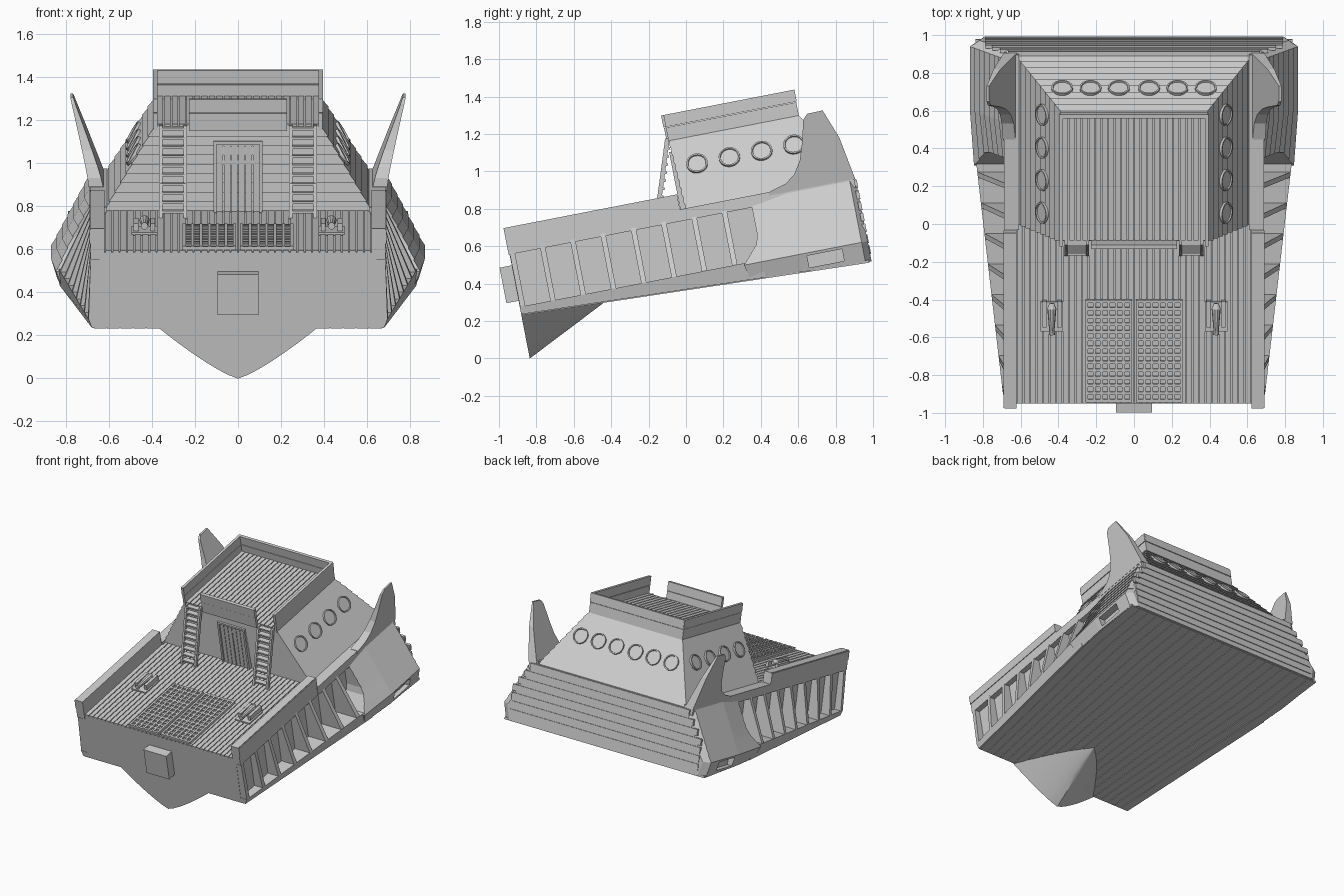
import bpy, bmesh, math
from mathutils import Matrix, Vector

cube = bpy.data.objects.get("Cube")
if cube:
    bpy.data.objects.remove(cube, do_unlink=True)

TILT = Matrix.Rotation(math.radians(11), 4, 'X')   # the whole ship is pitched, stern up
grey = bpy.data.materials.new("plain_grey")
grey.use_nodes = True
grey.diffuse_color = (0.6, 0.6, 0.6, 1)
grey.node_tree.nodes["Principled BSDF"].inputs["Base Color"].default_value = (0.6, 0.6, 0.6, 1)


def finish(name, bm, smooth=False):
    bmesh.ops.recalc_face_normals(bm, faces=bm.faces)
    bm.transform(TILT)
    mesh = bpy.data.meshes.new(name)
    bm.to_mesh(mesh)
    bm.free()
    mesh.materials.append(grey)
    ob = bpy.data.objects.new(name, mesh)
    bpy.context.collection.objects.link(ob)
    if smooth:
        bpy.ops.object.select_all(action='DESELECT')
        ob.select_set(True)
        bpy.context.view_layer.objects.active = ob
        bpy.ops.object.shade_smooth_by_angle(angle=math.radians(35))
    return ob


def loft(bm, rings):
    """Skin closed rings of points and cap both ends."""
    vs = [[bm.verts.new(p) for p in r] for r in rings]
    n = len(vs[0])
    for a, b in zip(vs, vs[1:]):
        for i in range(n):
            j = (i + 1) % n
            bm.faces.new((a[i], a[j], b[j], b[i]))
    bm.faces.new(vs[0][::-1])
    bm.faces.new(vs[-1])


def box(bm, x, y, z, s=1):
    loft(bm, [[(s * x[0], y[0], h), (s * x[1], y[0], h), (s * x[1], y[1], h), (s * x[0], y[1], h)]
              for h in z])


def lerp(a, b, t):
    return a + (b - a) * t


def bottom(y):
    return 0.365 - 0.0423 * y


def chine(y):
    return min(0.868, lerp(0.695, 0.845, (y + 0.82) / 1.32))


FRONT, SIDES, CHINE_Z, DECK = -0.82, (-1, 1), 0.44, 0.766

# Fore hull with a narrow shelf on each side
bm = bmesh.new()
rings = []
for y in (FRONT, 0.5):
    half = [(chine(y) - 0.015, bottom(y)), (chine(y), CHINE_Z), (0.645, CHINE_Z), (0.645, 0.757)]
    rings.append([(x, y, z) for x, z in half] + [(-x, y, z) for x, z in reversed(half)])
loft(bm, rings)
finish("fore_hull", bm)

# Side ribs
bm = bmesh.new()
for s in SIDES:
    for i in range(8):
        y = -0.818 + i * 0.165
        loft(bm, [[(s * x, v, z) for x, z in
                   ((0.63, 0.74), (0.685, 0.74), (chine(v), CHINE_Z), (0.63, CHINE_Z))]
                  for v in (y, y + 0.028)])
finish("side_ribs", bm)

# Planked stern block: lapped boards stacked from the chine up to the deck


def stern_ring(x, front, zf):
    half = [(x - 0.022, front), (x, 0.7), (x, 1.04), (x - 0.05, 1.073)]
    pts = half + [(-a, b) for a, b in reversed(half)]
    return [(a, b, zf(b)) for a, b in pts]


bm = bmesh.new()
rings = [stern_ring(0.84, 0.42, bottom)]
for i in range(7):
    for t, lap in ((i / 7, 0.006), ((i + 1) / 7, 0)):
        z = lerp(0.43, 0.768, t)
        rings.append(stern_ring(lerp(0.863, 0.685, t) + lap, lerp(0.40, 0.5, min(1, t * 3)),
                                lambda y, z=z: z))
loft(bm, rings)
stern = finish("stern_block", bm)

# Recessed port low on each stern quarter
bm = bmesh.new()
for s in SIDES:
    box(bm, (0.81, 0.95), (0.74, 0.93), (0.35, 0.415), s)
cutter = finish("port_cutter", bm)
cutter.hide_render = True
cutter.hide_viewport = True
cut = stern.modifiers.new("ports", 'BOOLEAN')
cut.operation = 'DIFFERENCE'
cut.object = cutter

# Transom boards and keel seam
bm = bmesh.new()
for i in range(7):
    z = lerp(0.36, 0.72, i / 6)
    w = min(0.79, lerp(0.87, 0.64, (z - 0.43) / 0.33))
    box(bm, (-w, w), (1.06, 1.078), (z, z + 0.045))
finish("transom_boards", bm)

# Bottom planks fanning toward the stern
bm = bmesh.new()
for s in SIDES:
    for i in range(11):
        a, b = i / 11 + 0.004, (i + 1) / 11 - 0.004
        loft(bm, [[(s * f * (chine(y) - 0.025), y, bottom(y) + d)
                   for f, d in ((a, 0.01), (b, 0.01), (b, -0.005), (a, -0.005))]
                  for y in (FRONT + 0.005, 0.6, 1.06)])
finish("bottom_planks", bm)

# Pointed bow keel
bm = bmesh.new()
rings = []
for k in (1, 0.75, 0.5, 0.25, 0.02):
    y = FRONT + 0.455 * (1 - k)
    w = 0.37 * k ** 0.8
    arc = [(j / 8 * w, bottom(y) - 0.241 * k * (1 - abs(j / 8) ** 1.25)) for j in range(-8, 9)]
    rings.append([(x, y, z) for x, z in arc] + [(w, y, 0.42), (-w, y, 0.42)])
loft(bm, rings)
finish("bow_keel", bm, True)

# Square stub on the front face
bm = bmesh.new()
box(bm, (-0.095, 0.095), (-0.886, -0.78), (0.473, 0.666))
finish("bow_stub", bm)

# Deck planks
bm = bmesh.new()
for i in range(36):
    x = -0.62 + i * 1.24 / 36
    box(bm, (x + 0.003, x + 0.0315), (FRONT, 0.16), (0.74, DECK))
finish("deck_planks", bm)

# Bulwark rails and the low ledge beside the cabin
bm = bmesh.new()
for s in SIDES:
    box(bm, (0.622, 0.685), (FRONT - 0.005, 0.12), (0.725, 0.87), s)
    box(bm, (0.685, 0.69), (FRONT - 0.005, 0.12), (0.80, 0.865), s)
    box(bm, (0.61, 0.688), (0.12, 1.065), (0.725, 0.788), s)
finish("bulwark_rails", bm)

# Cabin with lapped boards
bm = bmesh.new()
rings = []
for i in range(9):
    for t, lap in ((i / 9, 0.007), ((i + 1) / 9, 0)):
        x, f, b = lerp(0.62, 0.388, t) + lap, lerp(0.155, 0.135, t) - lap, lerp(1.05, 0.835, t) + lap
        rings.append([(u, v, lerp(0.765, 1.165, t)) for u, v in ((-x, f), (x, f), (x, b), (-x, b))])
loft(bm, rings)
finish("cabin", bm)

# Roof planks
bm = bmesh.new()
for i in range(22):
    x = -0.38 + i * 0.76 / 22
    box(bm, (x + 0.003, x + 0.0315), (0.14, 0.83), (1.15, 1.178))
finish("roof_planks", bm)

# Roof parapet, open at the ladders
bm = bmesh.new()
for z0, z1, lap in ((1.15, 1.232, 0.0), (1.235, 1.30, 0.003)):
    for s in SIDES:
        box(bm, (0.375, 0.392 + lap), (0.13, 0.84), (z0, z1), s)
    box(bm, (-0.392, 0.392), (0.822, 0.84 + lap), (z0, z1))
    box(bm, (-0.227, 0.227), (0.12 - lap, 0.14), (z0, z1))
finish("roof_parapet", bm)

# Round windows with raised rims
bm = bmesh.new()


def window(centre, normal):
    m = Matrix.Translation(centre) @ Vector(normal).to_track_quat('Z', 'Y').to_matrix().to_4x4()
    loft(bm, [[m @ Vector((r * math.cos(a * math.tau / 24), r * math.sin(a * math.tau / 24), h))
               for a in range(24)]
              for r, h in ((0.057, -0.02), (0.057, 0.014), (0.049, 0.014), (0.047, 0.007))])


for s in SIDES:
    for i in range(4):
        window((s * 0.482, 0.257 + i * 0.176, 1.009), (s * 0.4, 0, 0.232))
    for x in (0.08, 0.23, 0.38):
        window((s * x, 0.924, 1.005), (0, 0.4, 0.215))
finish("round_windows", bm, True)

# Double door with frame
bm = bmesh.new()
for s in SIDES:
    box(bm, (0.1, 0.115), (0.122, 0.16), (0.76, 1.1), s)
    for i in range(3):
        box(bm, (0.003 + i * 0.033, 0.033 + i * 0.033), (0.132, 0.16), (0.76, 1.09), s)
box(bm, (-0.115, 0.115), (0.122, 0.16), (1.085, 1.1))
finish("cabin_door", bm)

# Ladders
bm = bmesh.new()
for s in SIDES:
    for x in (0.238, 0.352):
        loft(bm, [[(s * (x + a), y + b, z) for a, b in ((0, 0), (0.015, 0), (0.015, 0.025), (0, 0.025))]
                  for y, z in ((-0.025, 0.76), (0.115, 1.175))])
    for i in range(10):
        t = (i + 0.6) / 10
        y, z = lerp(-0.022, 0.115, t), lerp(0.76, 1.17, t)
        box(bm, (0.245, 0.36), (y, y + 0.035), (z, z + 0.012), s)
finish("ladders", bm)

# Grated deck hatches
bm = bmesh.new()
for s in SIDES:
    box(bm, (0.01, 0.257), (-0.81, -0.258), (0.76, 0.770), s)
    for i in range(7):
        x = lerp(0.01, 0.243, i / 6)
        box(bm, (x, x + 0.014), (-0.81, -0.258), (0.76, 0.784), s)
    for i in range(14):
        y = lerp(-0.81, -0.274, i / 13)
        box(bm, (0.01, 0.257), (y, y + 0.016), (0.76, 0.782), s)
finish("deck_hatches", bm)

# Deck guns on small carriages
bm = bmesh.new()
for s in SIDES:
    box(bm, (0.375, 0.495), (-0.43, -0.27), (0.76, 0.776), s)
    for x in (0.385, 0.463):
        box(bm, (x, x + 0.022), (-0.40, -0.26), (0.776, 0.812), s)
    loft(bm, [[(s * 0.435 + r * math.cos(a * math.pi / 5), y, 0.808 + r * math.sin(a * math.pi / 5))
               for a in range(10)]
              for y, r in ((-0.44, 0.017), (-0.42, 0.014), (-0.3, 0.024), (-0.27, 0.012))])
finish("deck_guns", bm)

# Swept stern fins leaning outward
outline = [(0.60, 0.77), (0.61, 0.79), (0.70, 0.815), (0.756, 0.855), (0.80, 0.925), (0.828, 1.01),
           (0.86, 1.135), (0.885, 1.16), (0.97, 1.162), (1.03, 1.002), (1.071, 0.77)]
bm = bmesh.new()
for s in SIDES:
    loft(bm, [[(s * (base + lean * (z - 0.77)), y, z) for y, z in outline]
              for base, lean in ((0.69, 0.23), (0.62, 0.375))])
finish("stern_fins", bm)
